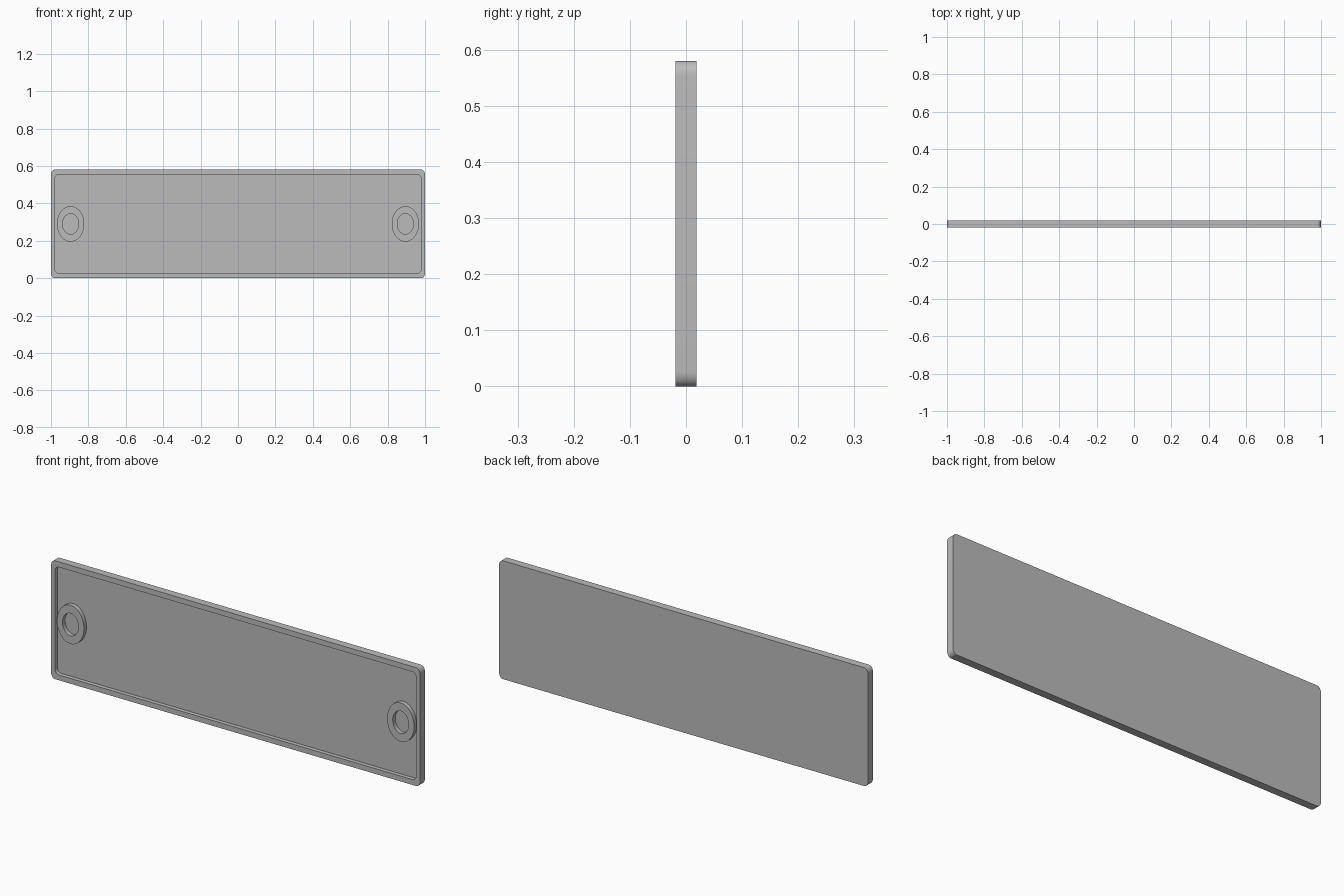
import bpy, bmesh
from math import sin, cos, pi

cube = bpy.data.objects.get("Cube")
if cube:
    bpy.data.objects.remove(cube, do_unlink=True)

HALF_W, HEIGHT = 1.0, 0.58
FRONT, FLOOR, BACK = -0.019, 0.001, 0.019
MID = HEIGHT / 2

grey = bpy.data.materials.new("plain grey")
grey.use_nodes = True
colour = (0.5, 0.5, 0.5, 1)
grey.diffuse_color = colour
grey.node_tree.nodes["Principled BSDF"].inputs["Base Color"].default_value = colour


def rounded_rect(hw, hh, rx, rz, steps=8):
    """Outline of a rectangle with elliptical corners, around the plate centre."""
    points = []
    for k, (sx, sz) in enumerate([(1, 1), (-1, 1), (-1, -1), (1, -1)]):
        for i in range(steps + 1):
            a = (k + i / steps) * pi / 2
            points.append((sx * (hw - rx) + rx * cos(a), MID + sz * (hh - rz) + rz * sin(a)))
    return points


def ellipse(cx, rx, rz, steps=64):
    return [(cx + rx * cos(2 * pi * i / steps), MID + rz * sin(2 * pi * i / steps))
            for i in range(steps)]


def loft(name, rings, caps):
    """Bridge successive (outline, y) rings and optionally cap both ends."""
    bm = bmesh.new()
    loops = [[bm.verts.new((x, y, z)) for x, z in outline] for outline, y in rings]
    for a, b in zip(loops, loops[1:]):
        for i in range(len(a)):
            j = (i + 1) % len(a)
            bm.faces.new((a[i], a[j], b[j], b[i]))
    if caps:
        bm.faces.new(loops[0][::-1])
        bm.faces.new(loops[-1])
    bmesh.ops.recalc_face_normals(bm, faces=bm.faces)
    mesh = bpy.data.meshes.new(name)
    bm.to_mesh(mesh)
    bm.free()
    mesh.materials.append(grey)
    obj = bpy.data.objects.new(name, mesh)
    bpy.context.collection.objects.link(obj)
    bpy.ops.object.select_all(action='DESELECT')
    obj.select_set(True)
    bpy.context.view_layer.objects.active = obj
    bpy.ops.object.shade_smooth_by_angle(angle=pi / 6)
    return obj


# Shallow tray: solid back, thin raised rim, recessed floor
outer = rounded_rect(HALF_W, MID, 0.021, 0.027)
inner = rounded_rect(HALF_W - 0.02, MID - 0.026, 0.021, 0.027)
loft("cover_plate", [(outer, BACK), (outer, FRONT), (inner, FRONT), (inner, FLOOR)], True)

# Ring bosses standing on the floor, flush with the rim
for side, cx in (("left", 0.895), ("right", -0.895)):
    rim, hole = ellipse(cx, 0.073, 0.095), ellipse(cx, 0.043, 0.055)
    loft(side + "_boss_ring",
         [(rim, FLOOR), (rim, FRONT), (hole, FRONT), (hole, FLOOR), (rim, FLOOR)], False)
